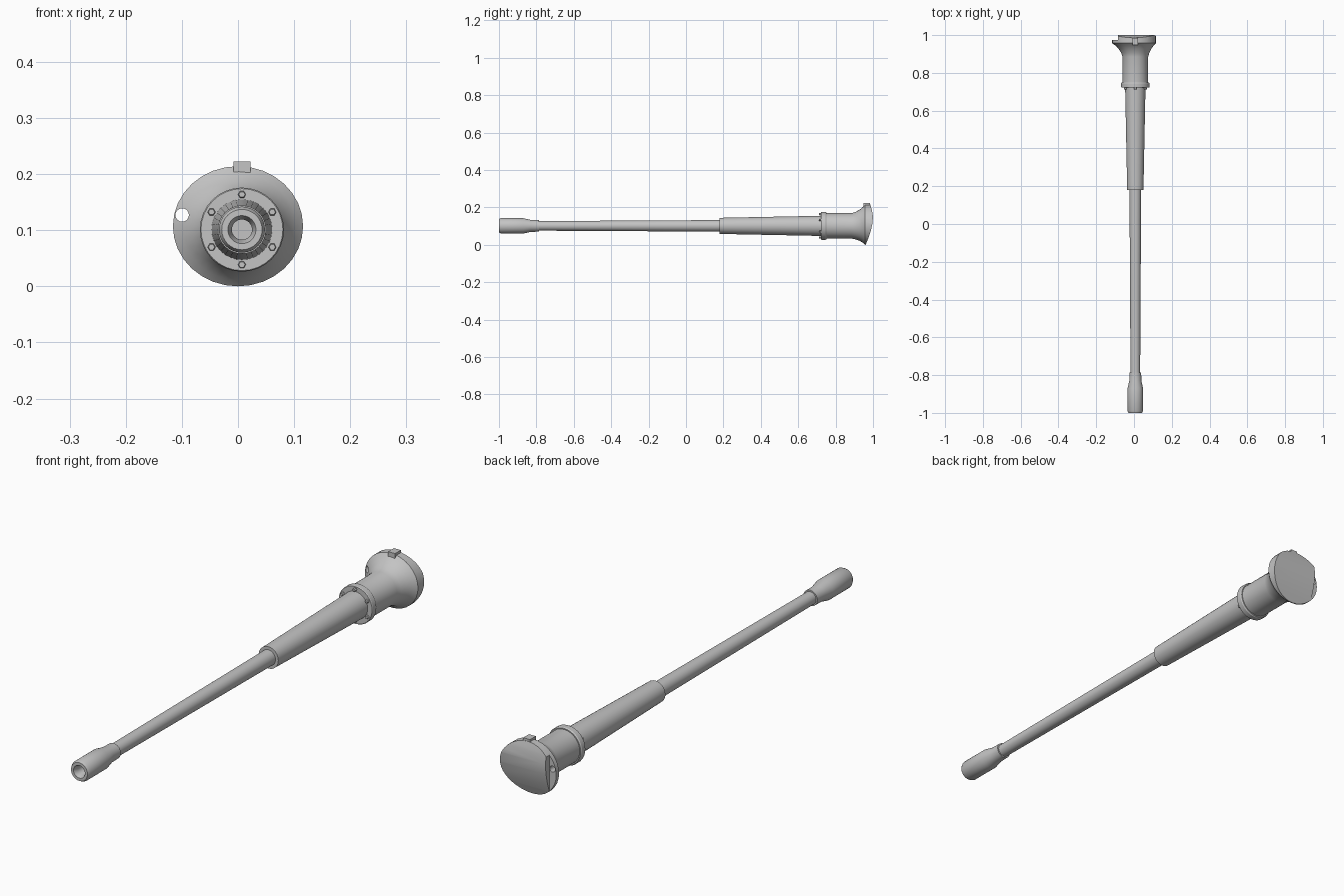
import bpy, bmesh, math
from mathutils import Matrix

if "Cube" in bpy.data.objects:
    bpy.data.objects.remove(bpy.data.objects["Cube"])

CX, CZ = 0.007, 0.101      # bore axis
SIDES = 32

steel = bpy.data.materials.new("grey_steel")
steel.diffuse_color = (0.55, 0.55, 0.55, 1)
steel.use_nodes = True
steel.node_tree.nodes["Principled BSDF"].inputs["Base Color"].default_value = steel.diffuse_color


def finish(bm, name):
    bmesh.ops.recalc_face_normals(bm, faces=bm.faces)
    mesh = bpy.data.meshes.new(name)
    bm.to_mesh(mesh)
    bm.free()
    obj = bpy.data.objects.new(name, mesh)
    bpy.context.collection.objects.link(obj)
    mesh.materials.append(steel)
    shade(mesh)
    return obj


def shade(mesh):
    for p in mesh.polygons:
        p.use_smooth = True
    mesh.set_sharp_from_angle(angle=math.radians(30))


def loft(name, rings, sides=SIDES):
    """Skin elliptical rings (y, rx, rz, cx, cz) along the y axis, capped at both ends."""
    bm = bmesh.new()
    loops = []
    for y, rx, rz, cx, cz in rings:
        loops.append([bm.verts.new((cx + rx * math.cos(2 * math.pi * i / sides), y,
                                    cz + rz * math.sin(2 * math.pi * i / sides)))
                      for i in range(sides)])
    for a, b in zip(loops, loops[1:]):
        for i in range(sides):
            j = (i + 1) % sides
            bm.faces.new((a[i], a[j], b[j], b[i]))
    bm.faces.new(loops[0])
    bm.faces.new(loops[-1])
    return finish(bm, name)


def lathe(name, profile, cx=CX, cz=CZ, sides=SIDES):
    return loft(name, [(y, r, r, cx, cz) for y, r in profile], sides)


def box(name, lo, hi):
    bm = bmesh.new()
    bmesh.ops.create_cube(bm, size=1)
    for v in bm.verts:
        v.co = [a + (b - a) * (c + 0.5) for a, b, c in zip(lo, hi, v.co)]
    return finish(bm, name)


def prism_x(name, outline, x0, x1):
    """Extrude a (y, z) outline along x."""
    bm = bmesh.new()
    face = bm.faces.new([bm.verts.new((x0, y, z)) for y, z in outline])
    out = bmesh.ops.extrude_face_region(bm, geom=[face])
    bmesh.ops.translate(bm, vec=(x1 - x0, 0, 0),
                        verts=[v for v in out["geom"] if isinstance(v, bmesh.types.BMVert)])
    return finish(bm, name)


def carve(obj, cutter):
    """Subtract the cutter and remove it."""
    cutter.hide_render = True
    mod = obj.modifiers.new("cut", "BOOLEAN")
    mod.operation, mod.solver, mod.object = "DIFFERENCE", "EXACT", cutter
    bpy.context.view_layer.update()
    deps = bpy.context.evaluated_depsgraph_get()
    mesh = bpy.data.meshes.new_from_object(obj.evaluated_get(deps))
    obj.modifiers.clear()
    obj.data = mesh
    shade(mesh)
    bpy.data.objects.remove(cutter)


# Slim barrel
lathe("barrel", [(-0.80, 0.0255), (0.20, 0.031)])

# Muzzle sleeve with open bore
lathe("muzzle", [(-0.90, 0.018), (-0.98, 0.018), (-1.0, 0.025), (-1.0, 0.036),
                 (-0.99, 0.041), (-0.87, 0.041), (-0.83, 0.032), (-0.785, 0.031),
                 (-0.785, 0.024)])

# Tapered thermal sleeve
lathe("barrel_sleeve", [(0.18, 0.030), (0.18, 0.043), (0.73, 0.054)])

# Collar and its six hex bolts
lathe("collar", [(0.722, 0.050), (0.722, 0.073), (0.725, 0.075), (0.745, 0.075), (0.75, 0.072),
                 (0.75, 0.060)])
for i in range(6):
    a = math.radians(30 + 60 * i)
    lathe("collar_bolt", [(0.712, 0.0055), (0.714, 0.007), (0.73, 0.007)],
          CX + 0.0625 * math.cos(a), CZ + 0.0625 * math.sin(a), 6)

# Housing flaring out into the oval mounting plate
plate = loft("housing_and_plate", [
    (0.74, 0.068, 0.068, CX, CZ),
    (0.885, 0.068, 0.068, CX, CZ),
    (0.905, 0.074, 0.073, CX, 0.102),
    (0.928, 0.087, 0.083, 0.005, 0.104),
    (0.945, 0.102, 0.095, 0.002, 0.106),
    (0.957, 0.116, 0.107, 0.0, 0.107),
    (1.03, 0.116, 0.107, 0.0, 0.107)])

# Curved rear face of the plate
carve(plate, prism_x("rear_cutter", [
    (0.957, -0.02), (0.961, 0.0), (0.975, 0.035), (0.987, 0.07), (0.996, 0.11), (1.0, 0.15),
    (0.994, 0.185), (0.984, 0.22), (0.98, 0.24), (1.1, 0.24), (1.1, -0.02)], -0.2, 0.2))

# Recessed side lip with a through hole
carve(plate, box("lip_cutter", (-0.2, 0.975, -0.1), (-0.086, 1.1, 0.3)))
carve(plate, lathe("hole_cutter", [(0.8, 0.012), (1.1, 0.012)], -0.0995, 0.127, 20))

# Locating key on top of the plate
box("plate_key", (-0.008, 0.948, 0.200), (0.022, 0.984, 0.222))
